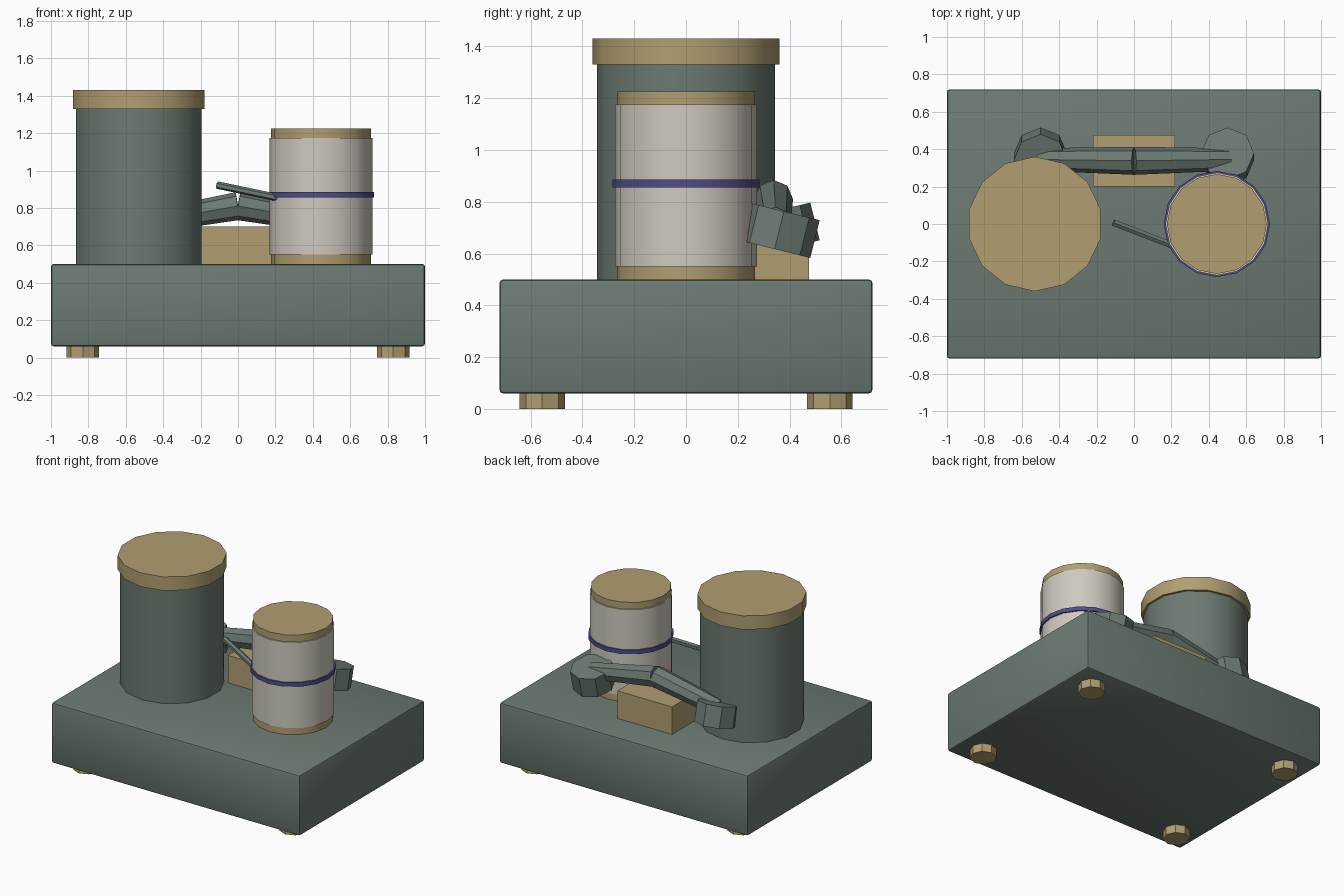
import bpy, math
from mathutils import Vector

default = bpy.data.objects.get("Cube")
if default:
    bpy.data.objects.remove(default, do_unlink=True)


def material(name, rgb):
    m = bpy.data.materials.new(name)
    m.use_nodes = True
    m.diffuse_color = (*rgb, 1)
    m.node_tree.nodes["Principled BSDF"].inputs["Base Color"].default_value = (*rgb, 1)
    return m


green = material("grey_green_enamel", (0.15, 0.195, 0.17))
brass = material("dull_brass", (0.44, 0.345, 0.165))
ivory = material("ivory_wax", (0.62, 0.585, 0.52))
blue = material("blue_band", (0.075, 0.075, 0.25))


def finish(name, mat, smooth=True):
    ob = bpy.context.object
    ob.name = ob.data.name = name
    ob.data.materials.append(mat)
    if smooth:
        bpy.ops.object.shade_smooth_by_angle(angle=math.radians(32))
    return ob


def box(name, mat, lo, hi, bevel=0):
    lo, hi = Vector(lo), Vector(hi)
    bpy.ops.mesh.primitive_cube_add(size=1, location=(lo + hi) / 2)
    ob = bpy.context.object
    ob.scale = hi - lo
    bpy.ops.object.transform_apply(location=False, rotation=False, scale=True)
    if bevel:
        mod = ob.modifiers.new("soft_edges", 'BEVEL')
        mod.width, mod.segments = bevel, 2
        bpy.ops.object.modifier_apply(modifier=mod.name)
    return finish(name, mat, bool(bevel))


def drum(name, mat, sides, radius, x, y, z0, z1):
    bpy.ops.mesh.primitive_cylinder_add(vertices=sides, radius=radius, depth=z1 - z0,
                                        location=(x, y, (z0 + z1) / 2))
    return finish(name, mat)


def rod(name, mat, sides, start, end, r1, r2):
    """Tapered faceted rod between two points."""
    start, end = Vector(start), Vector(end)
    axis = end - start
    bpy.ops.mesh.primitive_cone_add(vertices=sides, radius1=r1, radius2=r2, depth=axis.length,
                                    location=(start + end) / 2)
    bpy.context.object.rotation_euler = axis.to_track_quat('Z', 'Y').to_euler()
    return finish(name, mat, False)


# Base and feet
box("base", green, (-1, -0.72, 0.06), (1, 0.72, 0.5), 0.015)
for sx, side in ((1, "left"), (-1, "right")):
    for sy, end in ((-1, "front"), (1, "back")):
        drum(f"{end}_{side}_foot", brass, 8, 0.088, sx * 0.83, sy * 0.555, 0, 0.07)

# Tall drum with its lid
drum("tall_drum", green, 14, 0.344, -0.53, 0, 0.49, 1.34)
drum("tall_drum_lid", brass, 14, 0.36, -0.53, 0, 1.33, 1.43)

# Recording cylinder with end caps and band
drum("cylinder_lower_cap", brass, 16, 0.267, 0.443, 0, 0.49, 0.56)
drum("cylinder_body", ivory, 16, 0.275, 0.443, 0, 0.55, 1.175)
drum("cylinder_upper_cap", brass, 16, 0.267, 0.443, 0, 1.17, 1.225)
drum("cylinder_band", blue, 16, 0.284, 0.443, 0, 0.855, 0.885)

# Stylus arm resting on the cylinder
rod("stylus_arm", green, 6, (-0.11, 0.007, 0.922), (0.22, -0.12, 0.853), 0.02, 0.02)

# Cradle and the bent handset lying on it
box("handset_cradle", brass, (-0.22, 0.2, 0.49), (0.22, 0.475, 0.7))
for s, side in ((1, "left"), (-1, "right")):
    rod(f"{side}_handle_half", green, 8, (0, 0.338, 0.81), (s * 0.51, 0.345, 0.72), 0.075, 0.06)
    mid = Vector((s * 0.5, 0.36, 0.69))
    half = Vector((0, s * 0.24, 0.97)).normalized() * 0.075
    rod(f"{side}_handset_cup", green, 8, mid - half, mid + half, 0.142, 0.142)
